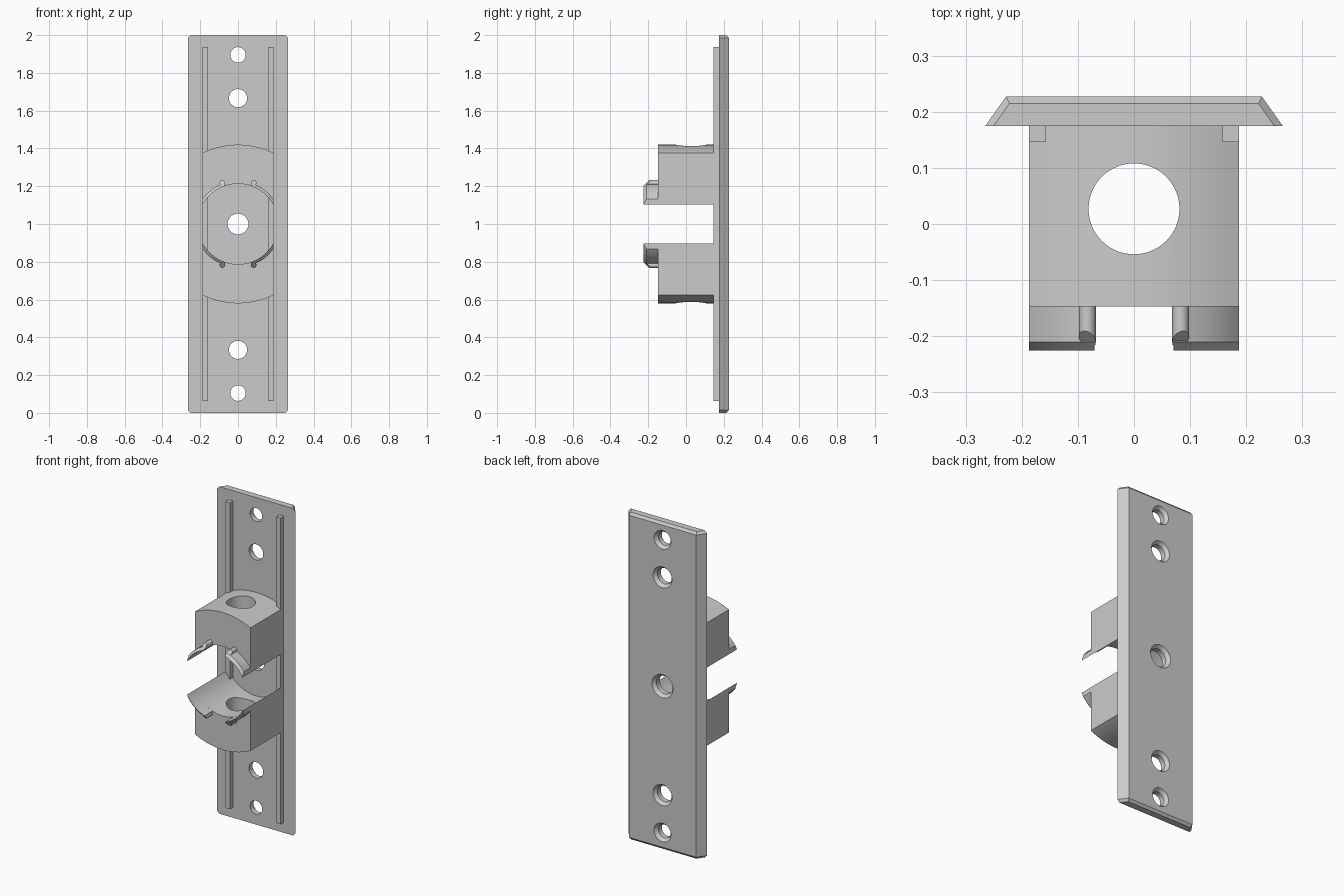
import bpy, bmesh
from math import sin, cos, pi, sqrt, hypot, radians

cube = bpy.data.objects.get("Cube")
if cube:
    bpy.data.objects.remove(cube, do_unlink=True)

grey = bpy.data.materials.new("plain grey")
grey.use_nodes = True
grey.diffuse_color = (0.6, 0.6, 0.6, 1)
grey.node_tree.nodes["Principled BSDF"].inputs["Base Color"].default_value = (0.6, 0.6, 0.6, 1)

MID = 1.0            # height of the clamp axis
HALF = 0.187         # half width of the clamp
BORE = 0.213         # radius gripped by the clamp
BACK, FACE, TIP = 0.227, 0.175, -0.225


def finish(name, bm):
    bmesh.ops.recalc_face_normals(bm, faces=bm.faces)
    mesh = bpy.data.meshes.new(name)
    bm.to_mesh(mesh)
    bm.free()
    mesh.materials.append(grey)
    obj = bpy.data.objects.new(name, mesh)
    bpy.context.collection.objects.link(obj)
    return obj


def loft(name, rings):
    """Closed rings of points, bridged in order and capped at both ends."""
    bm = bmesh.new()
    loops = [[bm.verts.new(p) for p in ring] for ring in rings]
    n = len(loops[0])
    for a, b in zip(loops, loops[1:]):
        for i in range(n):
            j = (i + 1) % n
            bm.faces.new((a[i], a[j], b[j], b[i]))
    bm.faces.new(loops[0])
    bm.faces.new(loops[-1])
    return finish(name, bm)


def arc_part(name, section, x0, x1, up, steps):
    """Section of (radius, y) swept round the clamp axis, trimmed at x0 and x1."""
    xs = [x0 + (x1 - x0) * i / steps for i in range(steps + 1)]
    return loft(name, [[(x, y, MID + up * sqrt(r * r - x * x)) for r, y in section]
                       for x in xs])


def box(name, x, y, z):
    return loft(name, [[(a, b, c) for a, b in
                        ((x[0], y[0]), (x[1], y[0]), (x[1], y[1]), (x[0], y[1]))]
                       for c in z])


def circle(r, y, z, n=48):
    return [(r * cos(2 * pi * i / n), y, z + r * sin(2 * pi * i / n)) for i in range(n)]


def cut(obj, cutter):
    cutter.hide_render = True
    mod = obj.modifiers.new("cut", "BOOLEAN")
    mod.operation, mod.solver, mod.object = "DIFFERENCE", "EXACT", cutter
    bpy.context.view_layer.objects.active = obj
    bpy.ops.object.modifier_apply(modifier=mod.name)
    bpy.data.objects.remove(cutter, do_unlink=True)


# Back plate with sloped sides, clipped corners and bevelled ends
bm = bmesh.new()
for sx in (-1, 1):
    for sz in (-1, 1):
        for x, y, h in ((0.25, FACE, 1), (0.265, FACE, 0.985), (0.222, 0.215, 1),
                        (0.2365, 0.215, 0.985), (0.228, BACK, 0.985)):
            bm.verts.new((sx * x, y, MID + sz * h))
bmesh.ops.convex_hull(bm, input=bm.verts)
bmesh.ops.dissolve_limit(bm, angle_limit=radians(1), verts=bm.verts, edges=bm.edges)
plate = finish("back_plate", bm)

# Countersunk screw holes
for offset, r in ((0, 0.055), (0.666, 0.048), (-0.666, 0.048), (0.895, 0.041), (-0.895, 0.041)):
    z = MID + offset
    wide = r + 0.016
    cut(plate, loft("hole_cutter", [circle(r, 0.1, z), circle(r, BACK - 0.02, z),
                                    circle(wide, BACK, z), circle(wide, 0.3, z)]))
parts = [plate]

# Guide rails
for side, s in (("left", 1), ("right", -1)):
    parts.append(box(side + "_rail", sorted((s * 0.158, s * HALF)), (0.146, FACE + 0.005),
                     (MID - 0.937, MID + 0.937)))

# Upper and lower clamp jaws, each with two snap lips
jaw_section = [(BORE, -0.147), (0.42, -0.147), (0.42, FACE), (BORE, FACE)]
lip_section = [(BORE, -0.14), (0.229, -0.14), (0.229, -0.21), (BORE, TIP)]
for level, up in (("upper", 1), ("lower", -1)):
    jaw = arc_part(level + "_jaw", jaw_section, -HALF, HALF, up, 32)
    bore = loft("bore_cutter", [[(x, z + 0.027, h) for x, _, z in circle(0.081, 0, 0, 64)]
                                for h in (MID, MID + up * 0.6)])
    cut(jaw, bore)
    parts.append(jaw)
    for side, s in (("left", 1), ("right", -1)):
        name = level + "_" + side
        parts.append(arc_part(name + "_lip", lip_section, s * 0.07, s * HALF, up, 14))
        # Rounded bead at the lip's end, its tip cut to the same slope
        ring = [(0.083 + x, 0.217 + z) for x, _, z in circle(0.015, 0, 0, 20)]
        parts.append(loft(name + "_bead", [
            [(s * x, -0.14, MID + up * z) for x, z in ring],
            [(s * x, TIP + max(0, hypot(x, z) - BORE), MID + up * z) for x, z in ring]]))

# Smooth the curved faces, keep edges sharp
bpy.ops.object.select_all(action="DESELECT")
for obj in parts:
    obj.select_set(True)
bpy.context.view_layer.objects.active = plate
bpy.ops.object.shade_smooth_by_angle(angle=radians(25))
